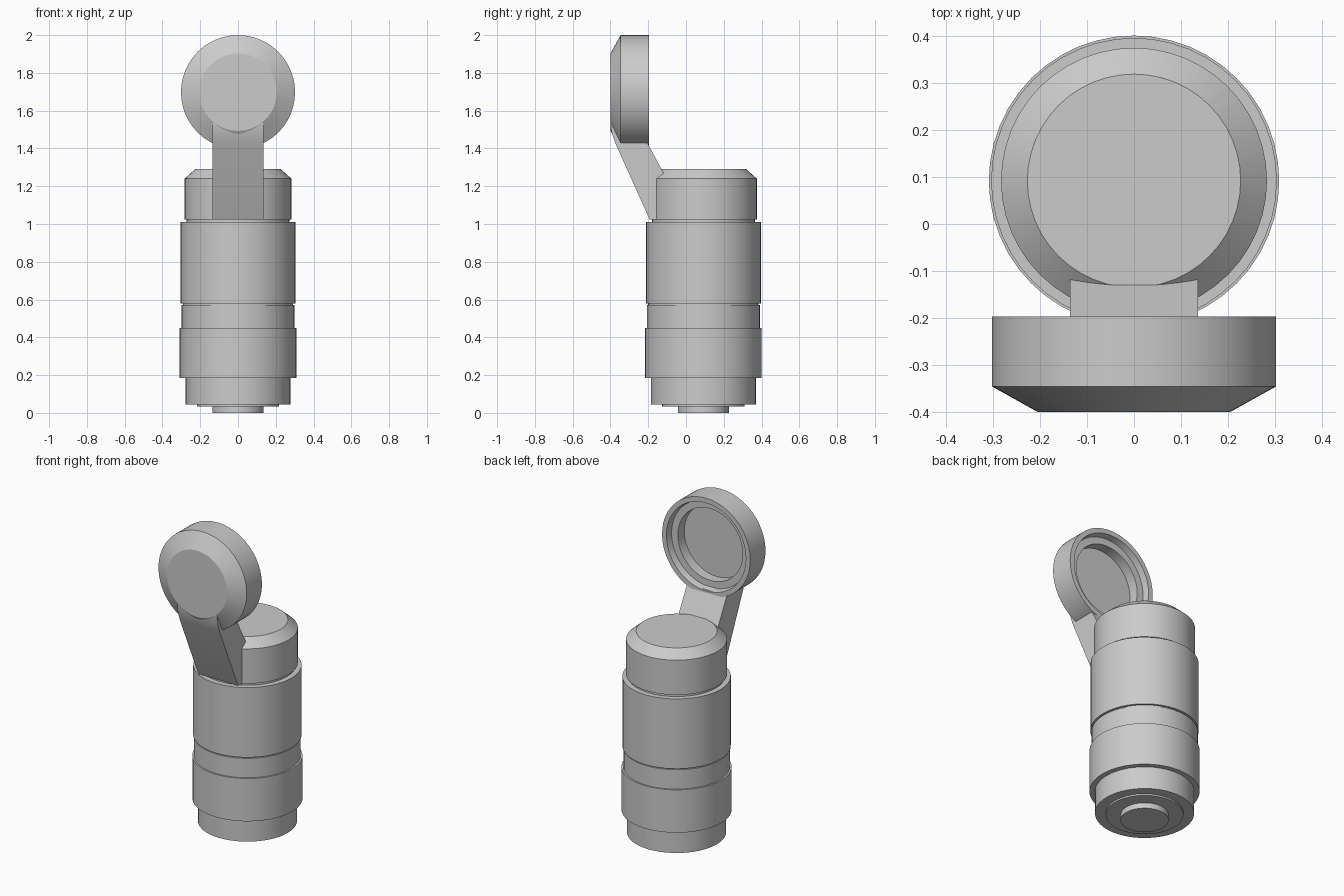
import bpy
import bmesh
import math
from mathutils import Matrix, Vector

cube = bpy.data.objects.get("Cube")
if cube:
    bpy.data.objects.remove(cube, do_unlink=True)

grey = bpy.data.materials.new("plain grey")
grey.use_nodes = True
GREY = (0.6, 0.6, 0.6, 1)
grey.diffuse_color = GREY
grey.node_tree.nodes["Principled BSDF"].inputs["Base Color"].default_value = GREY

SIDES = 48
BODY_Y = 0.092


def finish(name, bm, matrix=Matrix()):
    bmesh.ops.recalc_face_normals(bm, faces=bm.faces)
    mesh = bpy.data.meshes.new(name)
    bm.to_mesh(mesh)
    bm.free()
    obj = bpy.data.objects.new(name, mesh)
    bpy.context.collection.objects.link(obj)
    obj.matrix_world = matrix
    mesh.materials.append(grey)
    bpy.ops.object.select_all(action="DESELECT")
    obj.select_set(True)
    bpy.context.view_layer.objects.active = obj
    bpy.ops.object.shade_smooth_by_angle(angle=math.radians(25))
    return obj


def lathe(name, profile, matrix):
    """Turn (radius, height) points around z, closing both ends with caps."""
    bm = bmesh.new()
    rings = []
    for r, h in profile:
        rings.append([bm.verts.new(Matrix.Rotation(math.tau * i / SIDES, 3, "Z")
                                   @ Vector((r, 0, h))) for i in range(SIDES)])
    for low, high in zip(rings, rings[1:]):
        for i in range(SIDES):
            j = (i + 1) % SIDES
            bm.faces.new((low[i], low[j], high[j], high[i]))
    bm.faces.new(rings[0])
    bm.faces.new(rings[-1])
    return finish(name, bm, matrix)


# Bottle: stacked turned sections on one axis
axis = Matrix.Translation((0, BODY_Y, 0))
lathe("base_button", [(0.135, 0), (0.135, 0.04)], axis)
lathe("base_ring", [(0.218, 0.035), (0.218, 0.05)], axis)
lathe("foot", [(0.278, 0.045), (0.278, 0.19)], axis)
lathe("lower_band", [(0.309, 0.185), (0.309, 0.45)], axis)
lathe("middle_band", [(0.299, 0.44), (0.299, 0.57), (0.292, 0.57), (0.292, 0.58)], axis)
lathe("main_sleeve", [(0.304, 0.578), (0.304, 1.01)], axis)
lathe("neck", [(0.272, 1.0), (0.272, 1.025), (0.283, 1.025),
               (0.283, 1.24), (0.227, 1.29)], axis)

# Open lid: hollow turned cap with its opening facing backwards
lid_matrix = Matrix.Translation((0, -0.4, 1.698)) @ Matrix.Rotation(math.radians(-90), 4, "X")
lathe("lid", [(0.205, 0), (0.302, 0.054), (0.302, 0.203), (0.272, 0.203),
              (0.265, 0.163), (0.222, 0.163), (0.222, 0.1)], lid_matrix)

# Hinge arm: side profile (y, z) extruded across x
ARM_HALF = 0.136
arm_profile = [(-0.4, 1.535), (-0.395, 1.49), (-0.375, 1.43), (-0.193, 1.025),
               (-0.1, 1.025), (-0.1, 1.235), (-0.205, 1.43), (-0.33, 1.46)]
bm = bmesh.new()
side = bm.faces.new([bm.verts.new((-ARM_HALF, y, z)) for y, z in arm_profile])
extruded = bmesh.ops.extrude_face_region(bm, geom=[side], use_keep_orig=True)
bmesh.ops.translate(bm, vec=(2 * ARM_HALF, 0, 0),
                    verts=[v for v in extruded["geom"] if isinstance(v, bmesh.types.BMVert)])
finish("hinge_arm", bm)
